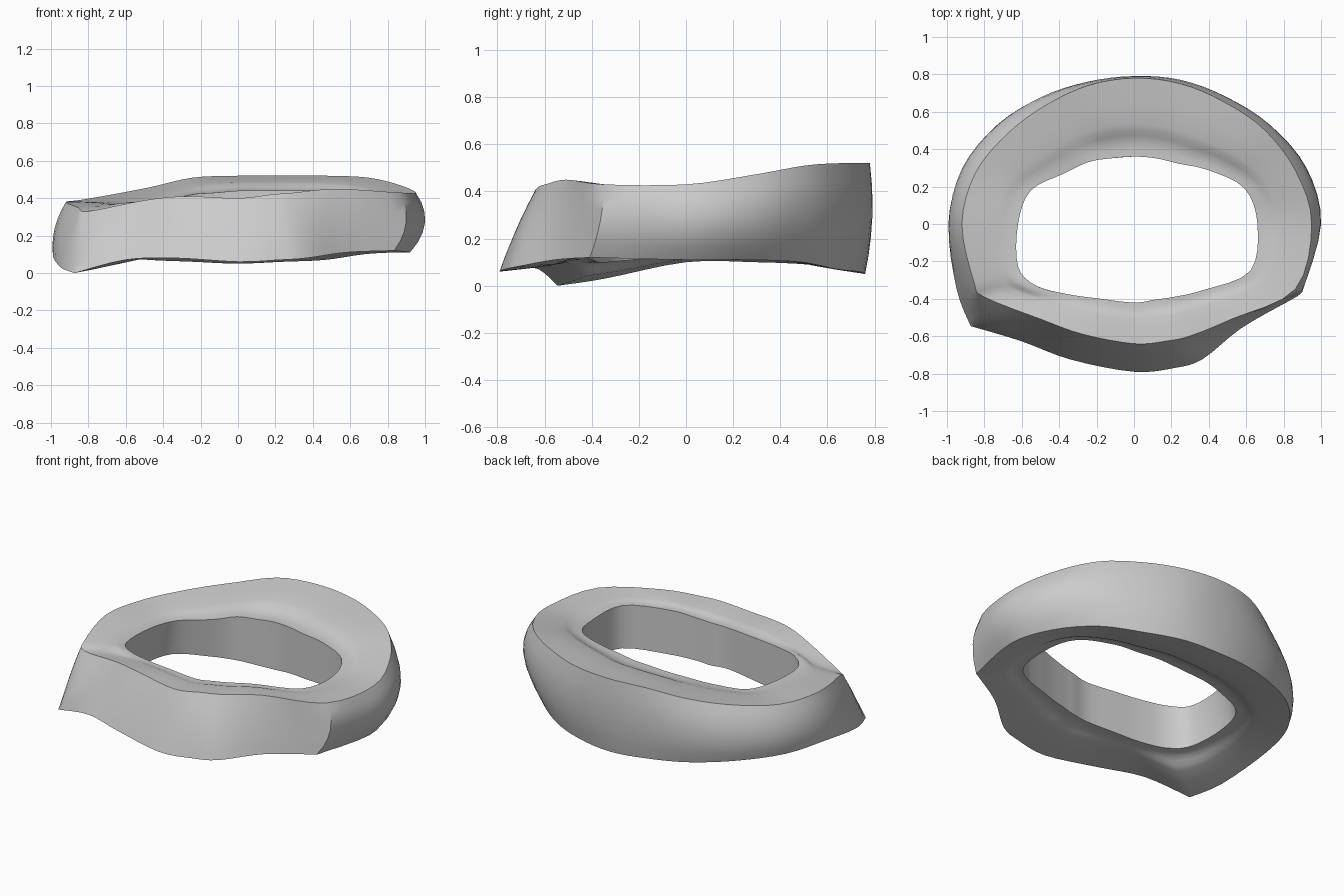
import bpy
import bmesh
import math
from mathutils import Vector

cube = bpy.data.objects.get("Cube")
if cube:
    bpy.data.objects.remove(cube, do_unlink=True)

SUBDIVISIONS = 4
FRONT_LEFT_CORNER = 12
SIDE_CREASE = 19

# Stations around the ring, in degrees; radii and heights in hundredths
angles = [0, 18, 36, 54, 72, 90, 108, 126, 144, 162,
          180, 200, 212, 226, 245, 270, 286, 297, 316, 338]
rim_angles = list(angles)
rim_angles[FRONT_LEFT_CORNER] = 206
base_angles = list(angles)
base_angles[SIDE_CREASE] = 334

rim_radius = [95, 91, 86, 81, 79, 78, 78, 79, 83, 89,
              92, 91, 89, 71, 65, 64, 65, 67, 73, 93]
rim_height = [43, 47, 51, 52, 52, 52, 51, 46, 42, 39,
              38, 35, 33, 39, 41, 40, 42, 43, 45, 43]
wall_radius = [100, 97, 90, 84, 81, 79, 80, 84, 90, 96,
               98, 97, 95, 79, 73, 72, 74, 75, 77, 97]
base_radius = [92, 88, 83, 79, 77, 76, 77, 81, 88, 95,
               99, 101, 103, 87, 80, 79, 80, 81, 80, 93]
base_height = [11, 11, 10, 7, 6, 5, 6, 7, 9, 10,
               10, 3, 0, 7, 8, 6, 7, 8, 11, 12]
hole_radius = [66, 62, 49, 40, 37, 36, 37, 41, 46, 58,
               62, 66, 62, 52, 44, 42, 42, 44, 51, 67]
hole_top = [41, 43, 44, 44, 44, 44, 43, 42, 39, 37,
            37, 37, 38, 38, 38, 38, 39, 40, 42, 42]
hole_base_radius = [66, 62, 49, 40, 37, 36, 37, 42, 50, 63,
                    66, 67, 62, 52, 44, 42, 42, 44, 51, 67]
hole_base = [16, 17, 17, 16, 15, 14, 14, 14, 14, 14,
             13, 11, 10, 10, 11, 12, 12, 13, 14, 15]


def smooth_loop(degrees, radii, heights, corners):
    """Closed curve through the stations, left sharp at the corners."""
    points = []
    for degree, radius, height in zip(degrees, radii, heights):
        a = math.radians(degree)
        points.append(Vector((radius * math.cos(a), radius * math.sin(a), height)) / 100)
    count = len(points)
    loop = []
    for i in range(count):
        start, end = points[i], points[(i + 1) % count]
        before = start if i in corners else points[i - 1]
        after = end if (i + 1) % count in corners else points[(i + 2) % count]
        for step in range(SUBDIVISIONS):
            t = step / SUBDIVISIONS
            tangent_in = (end - before) / 2
            tangent_out = (after - start) / 2
            loop.append(start * (2 * t**3 - 3 * t**2 + 1)
                        + end * (3 * t**2 - 2 * t**3)
                        + tangent_in * (t**3 - 2 * t**2 + t)
                        + tangent_out * (t**3 - t**2))
    return loop


def stepped_rows(outer, inner):
    """Rows from the outer to the inner loop with a narrow step and a lip."""
    rows = []
    for across, drop in ((.3, .2), (.58, .42), (.66, .55), (.73, .75), (.8, .92), (.9, 1)):
        row = []
        for a, b in zip(outer, inner):
            point = a.lerp(b, across)
            point.z = a.z + (b.z - a.z) * drop
            row.append(point)
        rows.append(row)
    return rows


def wall_row(low, middle, high, t):
    """Row of the bulging outer wall at fraction t of its height."""
    return [a * (2 * t - 1) * (t - 1) + b * 4 * t * (1 - t) + c * t * (2 * t - 1)
            for a, b, c in zip(low, middle, high)]


# Guide loops
wall_height = [(a + b) / 2 for a, b in zip(rim_height, base_height)]
top_rim = smooth_loop(rim_angles, rim_radius, rim_height, set())
wall_middle = smooth_loop(angles, wall_radius, wall_height, {SIDE_CREASE})
base_rim = smooth_loop(base_angles, base_radius, base_height,
                       {FRONT_LEFT_CORNER, SIDE_CREASE})
hole_rim = smooth_loop(angles, hole_radius, hole_top, set())
hole_bottom = smooth_loop(angles, hole_base_radius, hole_base, set())

# Closed cross-section: top, hole wall, underside, outer wall
rows = [top_rim] + stepped_rows(top_rim, hole_rim) + [hole_rim]
rows += [[a.lerp(b, .5) for a, b in zip(hole_rim, hole_bottom)], hole_bottom]
rows += list(reversed(stepped_rows(base_rim, hole_bottom))) + [base_rim]
rows += [wall_row(base_rim, wall_middle, top_rim, t)
         for t in (.17, .33, .5, .67, .83)]

bm = bmesh.new()
grid = [[bm.verts.new(point) for point in row] for row in rows]
for r, row in enumerate(grid):
    following = grid[(r + 1) % len(grid)]
    for c in range(len(row)):
        d = (c + 1) % len(row)
        bm.faces.new((row[c], row[d], following[d], following[c]))
bmesh.ops.recalc_face_normals(bm, faces=bm.faces)
mesh = bpy.data.meshes.new("ring_body")
bm.to_mesh(mesh)
bm.free()

# Single plain grey
grey = bpy.data.materials.new("plain_grey")
grey.use_nodes = True
colour = (.6, .6, .6, 1)
grey.diffuse_color = colour
for node in grey.node_tree.nodes:
    if node.type == 'BSDF_PRINCIPLED':
        node.inputs["Base Color"].default_value = colour
mesh.materials.append(grey)

ring = bpy.data.objects.new("ring_body", mesh)
bpy.context.collection.objects.link(ring)
bpy.ops.object.select_all(action='DESELECT')
ring.select_set(True)
bpy.context.view_layer.objects.active = ring
bpy.ops.object.shade_smooth_by_angle(angle=math.radians(32))
